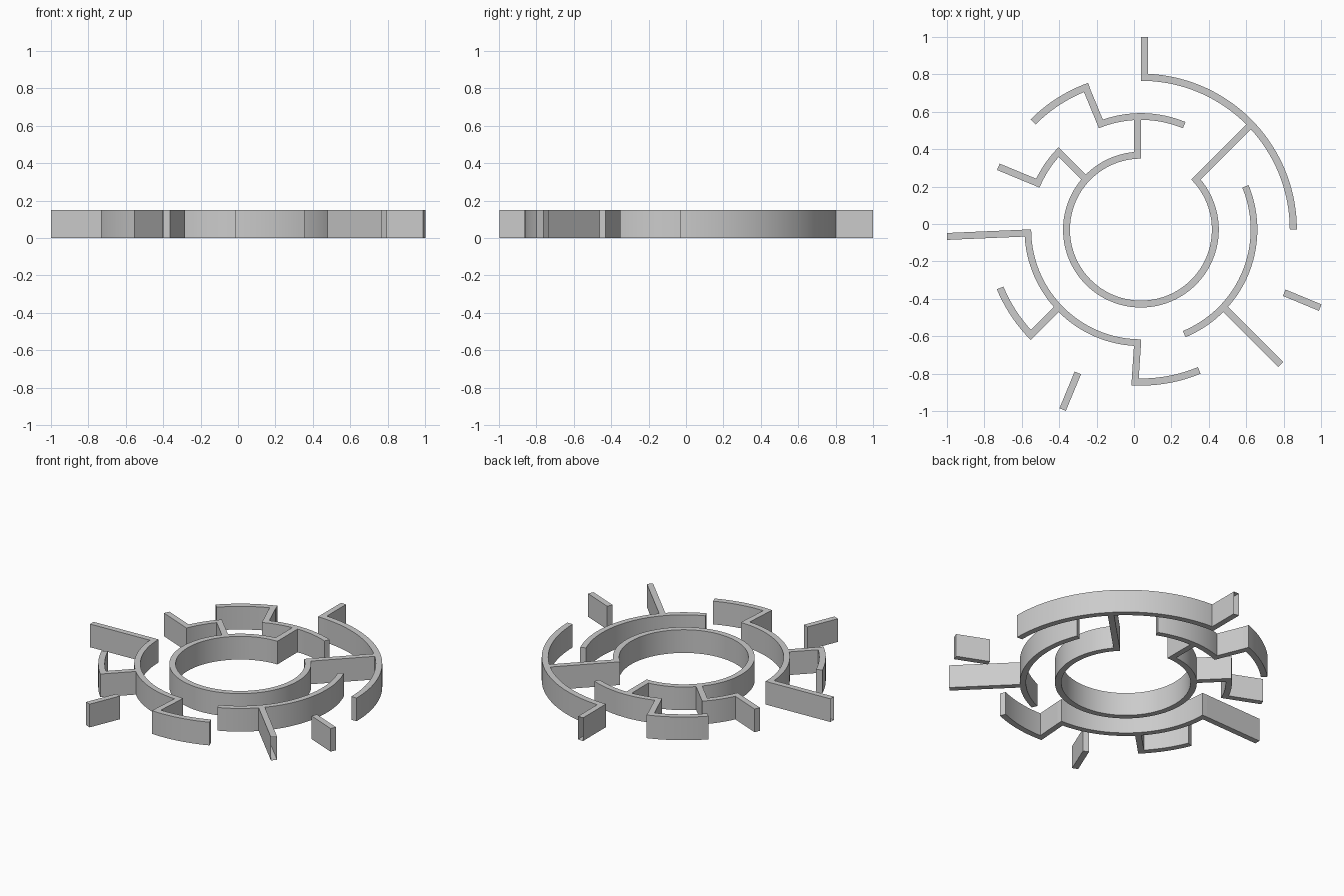
import bpy, bmesh
from math import cos, sin, radians, ceil

if "Cube" in bpy.data.objects:
    bpy.data.objects.remove(bpy.data.objects["Cube"])

CX, CY = 0.037, -0.03      # centre of the rings
H, T = 0.15, 0.037         # wall height and thickness
RINGS = {"inner": (0.379, 0.416), "middle": (0.586, 0.622), "outer": (0.795, 0.833)}


def polar(r, deg):
    return CX + r * cos(radians(deg)), CY + r * sin(radians(deg))


def make(name, bm):
    bmesh.ops.recalc_face_normals(bm, faces=bm.faces)
    me = bpy.data.meshes.new(name)
    bm.to_mesh(me)
    bm.free()
    ob = bpy.data.objects.new(name, me)
    bpy.context.collection.objects.link(ob)
    bpy.context.view_layer.objects.active = ob
    ob.select_set(True)


def strip(name, left, right, open_end=False):
    """Wall of height H between two matching 2D edge lines."""
    bm = bmesh.new()
    rows = [[bm.verts.new((*p, z)) for p, z in ((a, 0), (b, 0), (b, H), (a, H))]
            for a, b in zip(left, right)]
    for s, t in zip(rows, rows[1:]):
        for k in range(4):
            m = (k + 1) % 4
            bm.faces.new((s[k], s[m], t[m], t[k]))
    bm.faces.new(rows[0][::-1])
    if not open_end:
        bm.faces.new(rows[-1])
    make(name, bm)


def arc(name, ring, a0, a1):
    r0, r1 = RINGS[ring]
    n = ceil((a1 - a0) / 2.5)
    angs = [a0 + (a1 - a0) * i / n for i in range(n + 1)]
    strip(name, [polar(r0, a) for a in angs], [polar(r1, a) for a in angs])


def spoke(name, deg, r0, r1, side, open_end=False, drift=0.0):
    """Radial wall with one edge on the ray; side +1 thickens counter-clockwise."""
    tx, ty = -sin(radians(deg)), cos(radians(deg))
    edge = []
    for r, d in ((r0, 0), (r1, drift)):
        x, y = polar(r, deg)
        edge.append((x + tx * d, y + ty * d))
    other = [(x + tx * T * side, y + ty * T * side) for x, y in edge]
    strip(name, edge, other, open_end)


# ring walls
for i, (ring, a0, a1) in enumerate([
        ("inner", 90, 405),
        ("middle", 67.5, 112.5), ("middle", 135, 157.5),
        ("middle", 180, 270), ("middle", 292.5, 382.5),
        ("outer", 0, 90), ("outer", 109.8, 135),
        ("outer", 202.5, 225), ("outer", 266.5, 292.5)]):
    arc(f"{ring}_ring_wall_{i}", ring, a0, a1)

# walls joining one ring to the next
A, B, C, D = 0.412, 0.588, 0.618, 0.797
spoke("link_wall_north", 90, A, B, 1)
spoke("link_wall_northwest", 135, A, B, 1)
spoke("link_wall_northeast", 45, A, D, -1)
spoke("link_wall_north_northwest", 112.5, C, D, -1)
spoke("link_wall_southwest", 225, C, D, -1)
spoke("link_wall_south", 270, C, D, -1, drift=-0.012)
spoke("stub_wall_west_northwest", 157.5, C, 0.832, -1)

# walls reaching the rim, open at the outer end
spoke("rim_wall_north", 90, 0.829, 1.03, -1, True)
spoke("rim_wall_west", 180, C, 1.037, 1, True, drift=0.018)
spoke("rim_wall_southeast", 315, C, 1.037, 1, True)

# free-standing rim walls
spoke("free_wall_east", 337.5, 0.836, 1.044, -1)
spoke("free_wall_south", 247.5, 0.836, 1.048, -1)

bpy.ops.object.shade_smooth_by_angle(angle=radians(30))
